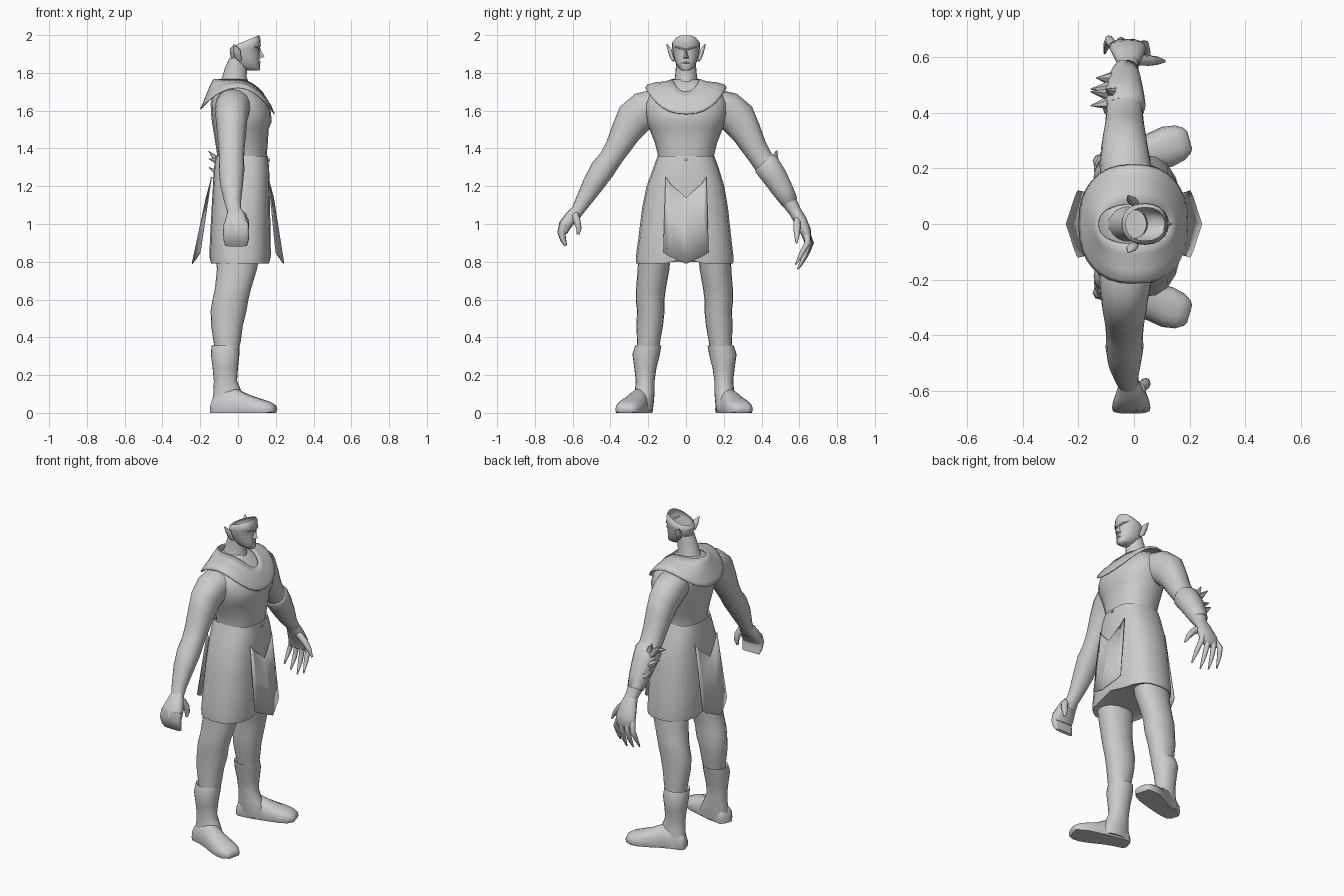
import bpy, math
from mathutils import Vector

grey = bpy.data.materials.new("plain grey")
grey.diffuse_color = (0.6, 0.6, 0.6, 1)
N = 20


def add_mesh(name, verts, faces, thick=0, angle=50):
    me = bpy.data.meshes.new(name)
    me.from_pydata([tuple(v) for v in verts], [], faces)
    me.materials.append(grey)
    ob = bpy.data.objects.new(name, me)
    bpy.context.collection.objects.link(ob)
    bpy.ops.object.select_all(action='DESELECT')
    ob.select_set(True)
    bpy.context.view_layer.objects.active = ob
    bpy.ops.object.mode_set(mode='EDIT')
    bpy.ops.mesh.select_all(action='SELECT')
    bpy.ops.mesh.normals_make_consistent(inside=False)
    bpy.ops.object.mode_set(mode='OBJECT')
    bpy.ops.object.shade_smooth_by_angle(angle=math.radians(angle))
    if thick:
        m = ob.modifiers.new("thickness", 'SOLIDIFY')
        m.thickness = thick
    return ob


def loft(name, rings, cap0=True, cap1=True, thick=0, angle=50):
    n = len(rings[0])
    verts = [v for r in rings for v in r]
    faces = [(i * n + j, i * n + (j + 1) % n, (i + 1) * n + (j + 1) % n, (i + 1) * n + j)
             for i in range(len(rings) - 1) for j in range(n)]
    if cap0:
        faces.append(tuple(range(n)))
    if cap1:
        faces.append(tuple(range(len(verts) - n, len(verts))))
    return add_mesh(name, verts, faces, thick, angle)


def sup(a, e):
    c, s = math.cos(a), math.sin(a)
    return (math.copysign(abs(c) ** (2 / e), c), math.copysign(abs(s) ** (2 / e), s))


def flat_ring(z, x0, x1, y0, y1, e=2.2, slope=0):
    """Horizontal rounded ring between the given limits."""
    out = []
    for k in range(N):
        c, s = sup(2 * math.pi * k / N, e)
        dx = (x1 - x0) / 2 * c
        out.append(Vector(((x0 + x1) / 2 + dx, (y0 + y1) / 2 + (y1 - y0) / 2 * s, z + slope * dx)))
    return out


def tube(name, pts, n=12, e=2.2, angle=60):
    """Tube along points (x, y, z, radius along x, radius across)."""
    P = [Vector(p[:3]) for p in pts]
    rings = []
    for i, p in enumerate(pts):
        t = (P[min(i + 1, len(P) - 1)] - P[max(i - 1, 0)]).normalized()
        ref = Vector((1, 0, 0)) if abs(t.x) < 0.8 else Vector((0, 1, 0))
        u = (ref - t * ref.dot(t)).normalized()
        v = t.cross(u)
        rings.append([P[i] + u * p[3] * a + v * p[4] * b
                      for a, b in (sup(2 * math.pi * k / n, e) for k in range(n))])
    return loft(name, rings, angle=angle)


# Torso
loft("torso", [flat_ring(z, a, b, -w, w, 2.3) for z, a, b, w in [
    (1.30, -.11, .145, .15), (1.36, -.11, .152, .148), (1.43, -.12, .158, .165),
    (1.505, -.132, .163, .195), (1.54, -.138, .178, .207), (1.59, -.143, .175, .218),
    (1.64, -.145, .16, .218), (1.70, -.132, .115, .195), (1.735, -.11, .07, .12),
    (1.765, -.085, .045, .07)]])

# Neck
loft("neck", [flat_ring(z, a, b, -w, w, 2) for z, a, b, w in [
    (1.74, -.10, .06, .07), (1.78, -.083, .045, .058), (1.83, -.068, .05, .054), (1.88, -.045, .045, .052)]])

# Head shell, open and slanted at the crown
loft("head", [flat_ring(z, a, b, -w, w, 2.2, s) for z, a, b, w, s in [
    (1.812, .035, .112, .02, 0), (1.828, .0, .118, .042, -.1), (1.86, -.033, .114, .058, -.05),
    (1.90, -.042, .115, .069, 0), (1.925, -.044, .113, .073, .05), (1.935, -.043, .121, .075, .1),
    (1.958, -.036, .118, .073, .32), (1.97, -.03, .112, .06, .42)]], cap1=False)
# Nose, mouth, ears, brows
add_mesh("nose", [(.112, 0, 1.935), (.14, 0, 1.885), (.112, -.016, 1.875), (.112, .016, 1.875)],
         [(0, 1, 2), (0, 3, 1), (1, 3, 2), (0, 2, 3)])
tube("lips", [(.108, -.022, 1.852, .003, .003), (.115, 0, 1.855, .006, .005), (.108, .022, 1.852, .003, .003)], 8)
for s in (1, -1):
    tube("ear", [(.012, s * .066, 1.865, .008, .007), (.0, s * .076, 1.885, .018, .010),
                 (-.008, s * .086, 1.92, .02, .011), (-.022, s * .102, 1.952, .003, .003)], 8)
    tube("brow", [(.116, s * .01, 1.925, .005, .004), (.109, s * .038, 1.933, .006, .004),
                  (.085, s * .062, 1.94, .004, .003)], 8)


# Shoulder mantle
def mantle(xf, xb, w, z, front, back):
    out = []
    for k in range(32):
        c, s = sup(2 * math.pi * k / 32, 2.35)
        out.append(Vector(((xf if c > 0 else xb) * c, w * s, z - (front if c > 0 else back) * c * c)))
    return out


loft("mantle", [mantle(.128, .13, .072, 1.768, .065, .0), mantle(.152, .148, .11, 1.755, .09, .02),
                mantle(.175, .17, .165, 1.75, .12, .07), mantle(.188, .19, .205, 1.738, .14, .105),
                mantle(.195, .2, .215, 1.722, .14, .112)],
     False, False, thick=.005)

# Skirt with a hem closed around the legs and raised between them
skirt = [flat_ring(z, a, b, -w - d, w - d, 2.7) for z, a, b, w, d in [
    (1.345, -.115, .155, .142, 0), (1.36, -.12, .158, .15, 0), (1.30, -.127, .165, .172, 0),
    (1.2, -.133, .167, .206, .003), (1.08, -.14, .17, .228, .005), (.95, -.147, .172, .243, .006),
    (.83, -.152, .174, .258, .007), (.79, -.148, .17, .257, .007), (.80, -.13, .15, .235, .007)]]
for ring in skirt[-2:]:
    for v in ring:
        v.z += .03 * max(0, 1 - abs(v.y) / .06)
loft("skirt", skirt)
tube("buckle", [(.155, 0, 1.34, .008, .008), (.17, 0, 1.34, .008, .008)], 8)

# Front and back hanging flaps, creased down the middle
for name, d in (("front_flap", 1), ("back_flap", -1)):
    v = []
    for y, zt, zb, xt, xb in [(-.108, 1.25, .85, .163, .203), (-.085, 1.215, .832, .17, .214),
                              (0, 1.14, .79, .19, .245),
                              (.085, 1.215, .832, .17, .214), (.108, 1.25, .85, .163, .203)]:
        xt -= .02 if d < 0 else 0
        v += [(d * (xt + (xb - xt) * t), y * (1 + .12 * t), zt + (zb - zt) * t) for t in (0, .5, 1)]
    add_mesh(name, v, [(i * 3 + j, i * 3 + j + 1, i * 3 + j + 4, i * 3 + j + 3)
                       for i in range(4) for j in (0, 1)], .005, 15)

for s in (1, -1):
    o = 0 if s > 0 else .016      # the right leg stands a little wider
    # Leg
    loft("leg", [flat_ring(z, a, b, s * (p + o), s * (q + o), 2.1) for z, a, b, p, q in [
        (.90, -.12, .13, .06, .235), (.76, -.112, .10, .072, .24), (.66, -.122, .07, .09, .248),
        (.60, -.135, .055, .098, .25), (.54, -.145, .045, .097, .243), (.46, -.142, .025, .106, .247),
        (.38, -.13, .015, .12, .243), (.32, -.12, .0, .13, .245)]])
    # Boot shaft
    loft("boot_shaft", [flat_ring(z, a, b, s * (p + o), s * (q + o), 2.1) for z, a, b, p, q in [
        (.345, -.125, .0, .128, .235), (.358, -.14, .008, .114, .252), (.31, -.144, .008, .122, .268),
        (.24, -.135, .0, .14, .258), (.17, -.128, -.005, .15, .25), (.11, -.13, .02, .15, .255),
        (.05, -.138, .05, .155, .265), (.01, -.138, .05, .16, .268)]])
    # Boot foot, turned outward
    rings = []
    for x, y, w, h in [(-.14, .198, .03, .05), (-.125, .2, .046, .09), (-.06, .213, .052, .13),
                       (.0, .232, .058, .125), (.06, .256, .066, .095), (.12, .278, .071, .075),
                       (.165, .292, .062, .06), (.192, .30, .045, .045), (.2, .302, .03, .025)]:
        ring = []
        for k in range(14):
            c, q = sup(2 * math.pi * k / 14, 2.4)
            ring.append(Vector((x - .02 * c * w / .07, s * (y + o * 1.3 + w * c), max(0, .018 + (h - .018) * q))))
        rings.append(ring)
    loft("boot_foot", rings)
    # Arm
    tube("arm", [(-.01, s * .10, 1.625, .09, .08), (-.025, s * .16, 1.622, .096, .092),
                 (-.032, s * .22, 1.602, .092, .10), (-.034, s * .275, 1.558, .084, .098),
                 (-.034, s * .32, 1.485, .077, .08), (-.034, s * .36, 1.41, .07, .067),
                 (-.034, s * .40, 1.345, .066, .06), (-.034, s * .445, 1.285, .068, .065),
                 (-.034, s * .495, 1.205, .06, .056), (-.028, s * .545, 1.12, .045, .042),
                 (-.02, s * .578, 1.065, .037, .033), (-.015, s * .60, 1.03, .04, .03)], 16)

# Open hand with spread fingers
tube("open_palm", [(-.02, .575, 1.07, .038, .033), (-.02, .605, 1.02, .054, .034),
                   (-.022, .632, .965, .066, .03), (-.026, .643, .92, .064, .022), (-.026, .64, .90, .05, .014)])
for i in range(4):
    x, long = -.075 + .033 * i, (.02, .0, -.01, .015)[i]
    dx = (i - 1.5) * .010
    tube("finger", [(x, .64, .945, .016, .018), (x + dx, .662 - .006 * i, .90, .0155, .016),
                    (x + 1.5 * dx, .645 - .01 * i, .835 + long, .013, .013),
                    (x + 2 * dx, .613 - .011 * i, .77 + long, .004, .004)], 8)
tube("thumb", [(.01, .59, 1.02, .022, .02), (.055, .587, .985, .019, .019),
               (.085, .587, .945, .015, .015), (.11, .585, .90, .005, .005)], 8)

# Closed hand
tube("fist_back", [(-.02, -.575, 1.07, .036, .033), (-.012, -.605, 1.04, .052, .034),
                   (-.01, -.64, .995, .066, .034), (-.01, -.655, .955, .066, .026)], 12, 3)
tube("curled_fingers", [(-.01, -.645, 1.0, .067, .026), (-.01, -.66, .955, .069, .021),
                        (-.01, -.65, .915, .067, .016), (-.01, -.637, .885, .058, .008)], 16, 3.5)
tube("fist_thumb", [(.02, -.59, 1.05, .022, .022), (.04, -.575, 1.01, .02, .018),
                    (.042, -.567, .975, .016, .014), (.04, -.572, .945, .007, .007)], 8)

# Spiked bracer
tube("bracer", [(-.036, .41, 1.33, .066, .062), (-.036, .425, 1.315, .078, .072), (-.036, .47, 1.25, .072, .067),
                (-.033, .515, 1.175, .06, .057), (-.03, .55, 1.115, .047, .046),
                (-.03, .552, 1.112, .04, .04)], 14)
# Fins on the rear outer edge, leaning toward the elbow
for y, z, tx, ty, tz in [(.44, 1.32, -.155, .425, 1.345), (.462, 1.29, -.155, .475, 1.385),
                         (.49, 1.24, -.155, .485, 1.30), (.52, 1.185, -.135, .525, 1.245)]:
    tube("bracer_fin", [(-.06, y, z, .035, .035), (tx, ty, tz, .002, .002)], 6, 2, 20)
tube("elbow_fin", [(-.05, .46, 1.28, .045, .04), (-.10, .482, 1.39, .002, .002)], 6, 2, 20)
